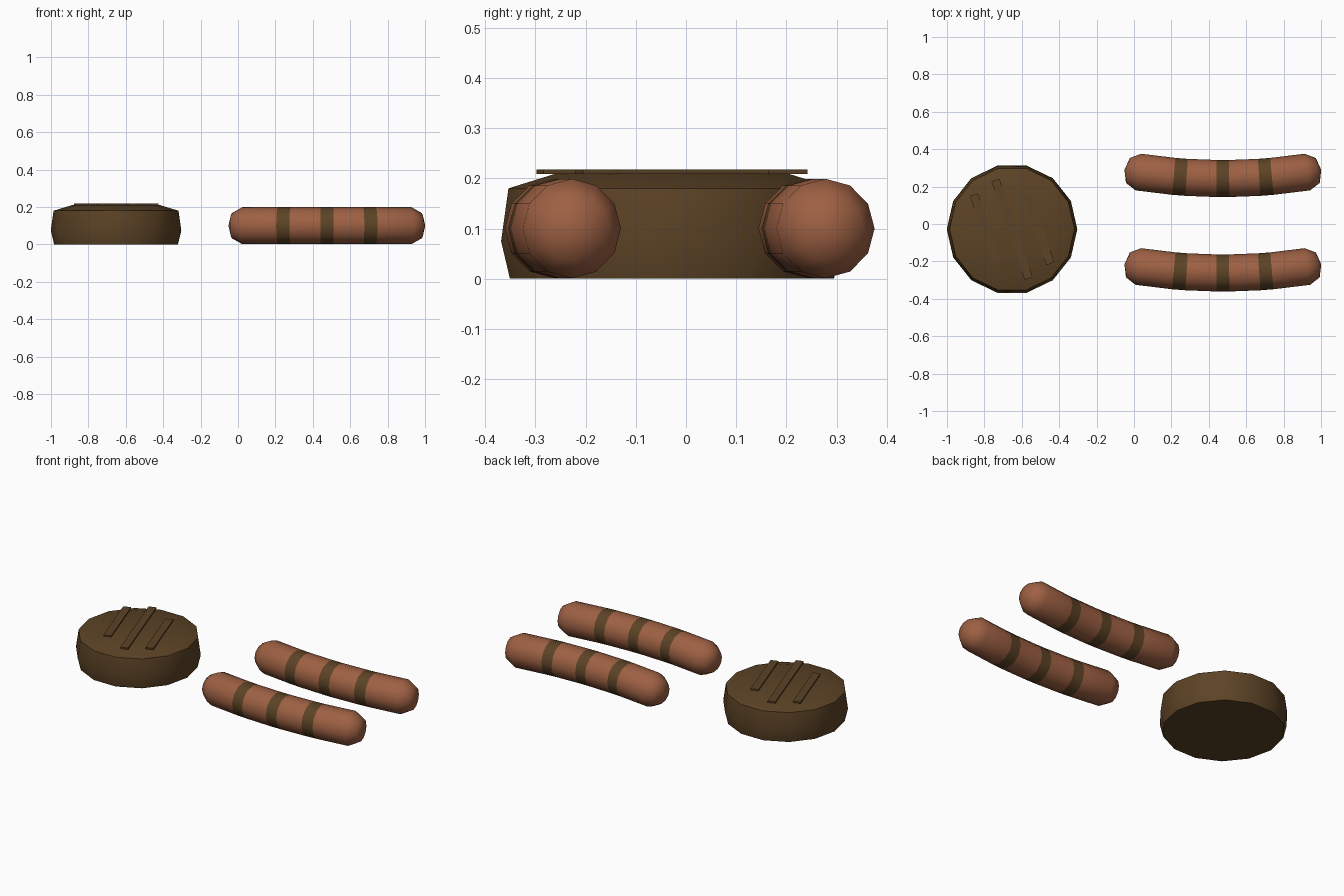
import bpy, bmesh, math
from mathutils import Vector

if "Cube" in bpy.data.objects:
    bpy.data.objects.remove(bpy.data.objects["Cube"])


def material(name, rgb):
    m = bpy.data.materials.new(name)
    m.diffuse_color = (*rgb, 1)
    m.use_nodes = True
    m.node_tree.nodes["Principled BSDF"].inputs["Base Color"].default_value = m.diffuse_color
    return m


brown = material("grilled brown", (0.107, 0.056, 0.019))
red = material("sausage red brown", (0.34, 0.118, 0.056))


def finish(name, bm, mats, angle=None):
    bmesh.ops.recalc_face_normals(bm, faces=bm.faces)
    me = bpy.data.meshes.new(name)
    bm.to_mesh(me)
    bm.free()
    ob = bpy.data.objects.new(name, me)
    bpy.context.collection.objects.link(ob)
    for m in mats:
        me.materials.append(m)
    if angle:
        bpy.ops.object.select_all(action='DESELECT')
        ob.select_set(True)
        bpy.context.view_layer.objects.active = ob
        bpy.ops.object.shade_smooth_by_angle(angle=math.radians(angle))
    return ob


def bridge(bm, a, b, mat=0):
    n = len(a)
    for i in range(n):
        j = (i + 1) % n
        bm.faces.new((a[i], a[j], b[j], b[i])).material_index = mat


# Patty: 14-sided lathe
CX, CY = -0.652, -0.028
bm = bmesh.new()
rings = []
for r, z in [(0.331, 0), (0.349, 0.075), (0.334, 0.18), (0.235, 0.21)]:
    rings.append([bm.verts.new((CX + r * math.cos(math.tau * i / 14),
                                CY + r * math.sin(math.tau * i / 14), z)) for i in range(14)])
for a, b in zip(rings, rings[1:]):
    bridge(bm, a, b)
bm.faces.new(rings[0])
bm.faces.new(rings[-1])
finish("patty", bm, [brown], 30)

# Grill marks: three thin slanted bars on the patty
along = Vector((0.32, -0.947, 0))
across = Vector((0.947, 0.32, 0))
for k, (dx, length) in enumerate([(-0.142, 0.39), (0, 0.555), (0.142, 0.39)]):
    bm = bmesh.new()
    c = Vector((CX + dx, CY, 0))
    loops = []
    for z in (0.2085, 0.218):
        loops.append([bm.verts.new(c + along * (s * length / 2) + across * (t * 0.0225) + Vector((0, 0, z)))
                      for s, t in ((-1, -1), (1, -1), (1, 1), (-1, 1))])
    bridge(bm, *loops)
    bm.faces.new(loops[0])
    bm.faces.new(loops[1])
    finish(f"grill_mark_{k + 1}", bm, [brown])


# Sausages: 12-sided tube along a shallow bow, rounded ends, three painted bands
def sausage(name, y0, x0=0.475, R=0.099, N=12, bow=0.17):
    def frame(u):
        t = Vector((1, 2 * bow * u, 0)).normalized()
        return Vector((x0 + u, y0 + bow * u * u, 0.1)), t, Vector((-t.y, t.x, 0))

    bm = bmesh.new()
    end, cap, h = 0.452, 0.075, 0.034
    stations = [(-end, -cap * 0.75, R * 0.68), (-end, 0, R)]
    for s in (-0.228, 0, 0.228):
        stations += [(s - h, 0, R), (s + h, 0, R)]
    stations += [(end, 0, R), (end, cap * 0.75, R * 0.68)]
    rings = []
    for u, off, r in stations:
        p, t, n = frame(u)
        p = p + t * off
        rings.append([bm.verts.new(p + n * (r * math.cos(math.tau * i / N))
                                   + Vector((0, 0, r * math.sin(math.tau * i / N)))) for i in range(N)])
    for k in range(len(rings) - 1):
        bridge(bm, rings[k], rings[k + 1], 1 if k in (2, 4, 6) else 0)
    for ring, side in ((rings[0], -1), (rings[-1], 1)):
        p, t, n = frame(side * end)
        tip = bm.verts.new(p + t * (side * cap))
        for i in range(N):
            bm.faces.new((ring[i], ring[(i + 1) % N], tip))
    finish(name, bm, [red, brown], 60)


sausage("back_sausage", 0.243)
sausage("front_sausage", -0.262)
